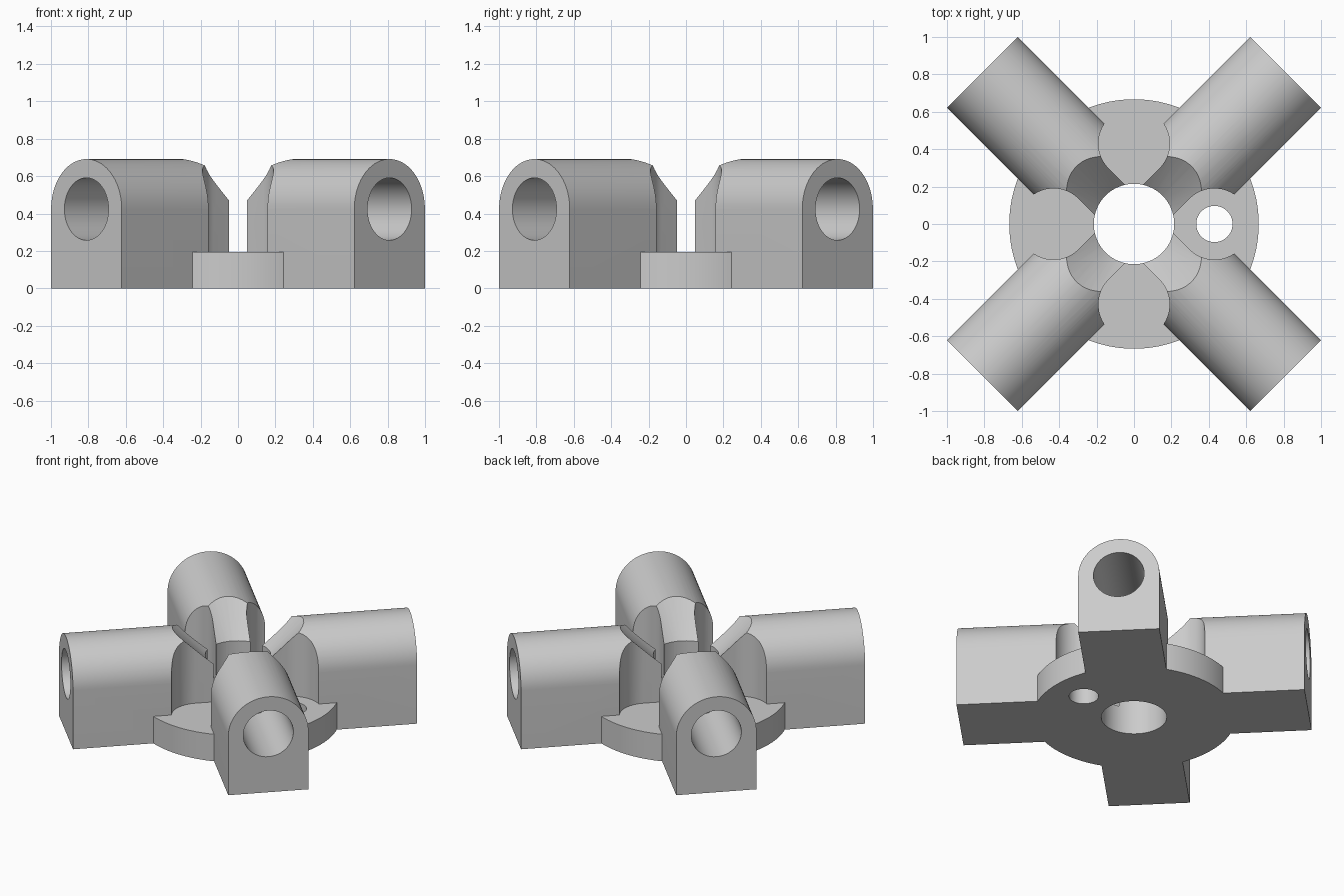
import bpy, bmesh, math
from math import cos, sin, pi
from mathutils import Matrix

if "Cube" in bpy.data.objects:
    bpy.data.objects.remove(bpy.data.objects["Cube"])

ARM_HALF, AXIS_Z, ARM_END = 0.267, 0.424, 1.146
BORE_R, BORE_START = 0.167, 0.49
PLATE_R, PLATE_H = 0.667, 0.195
HUB_R, CONE_Z = 0.215, 0.47
SCREW_D, SCREW_R, POCKET_R = 0.43, 0.097, 0.19

grey = bpy.data.materials.new("light grey")
grey.diffuse_color = (0.6, 0.6, 0.6, 1)
grey.use_nodes = True
grey.node_tree.nodes["Principled BSDF"].inputs["Base Color"].default_value = grey.diffuse_color


def prism(name, outline, low, high, matrix=Matrix()):
    """Extrude a closed 2D outline along local z, then place it."""
    bm = bmesh.new()
    face = bm.faces.new([bm.verts.new((x, y, low)) for x, y in outline])
    ext = bmesh.ops.extrude_face_region(bm, geom=[face])
    top = [v for v in ext["geom"] if isinstance(v, bmesh.types.BMVert)]
    bmesh.ops.translate(bm, verts=top, vec=(0, 0, high - low))
    bm.transform(matrix)
    return finish(name, bm)


def finish(name, bm):
    bmesh.ops.recalc_face_normals(bm, faces=bm.faces[:])
    mesh = bpy.data.meshes.new(name)
    bm.to_mesh(mesh)
    bm.free()
    mesh.materials.append(grey)
    ob = bpy.data.objects.new(name, mesh)
    bpy.context.collection.objects.link(ob)
    return ob


def arc(r, a0, a1, n, cx=0.0, cy=0.0):
    return [(cx + r * cos(a0 + (a1 - a0) * i / n),
             cy + r * sin(a0 + (a1 - a0) * i / n)) for i in range(n + 1)]


def circle(r, n, cx=0.0, cy=0.0):
    return arc(r, 0, 2 * pi, n, cx, cy)[:-1]


def combine(target, other, operation):
    """Apply a boolean and discard the helper."""
    mod = target.modifiers.new("combine", 'BOOLEAN')
    mod.object, mod.operation, mod.solver = other, operation, 'EXACT'
    bpy.context.view_layer.objects.active = target
    bpy.ops.object.modifier_apply(modifier=mod.name)
    bpy.data.objects.remove(other, do_unlink=True)


# Maps profile (x, y, length) to (length along x, sideways y, up z)
along_x = Matrix(((0, 0, 1, 0), (1, 0, 0, 0), (0, 1, 0, 0), (0, 0, 0, 1)))

# Round base plate
hub = prism("four_arm_hub", circle(PLATE_R, 96), 0, PLATE_H)

# Four arched arms on the diagonals
arch = [(-ARM_HALF, 0), (ARM_HALF, 0)] + arc(ARM_HALF, 0, pi, 40, 0, AXIS_Z)
for k in range(4):
    turn = Matrix.Rotation(pi / 4 + k * pi / 2, 4, 'Z')
    combine(hub, prism("arm", arch, 0.05, ARM_END, turn @ along_x), 'UNION')

# Teardrop screw pockets between the arms, and screw holes through the plate
drop = [(SCREW_D - POCKET_R * math.sqrt(2) , 0)]
drop += arc(POCKET_R, -0.75 * pi, 0.75 * pi, 48, SCREW_D)
for k in range(4):
    turn = Matrix.Rotation(k * pi / 2, 4, 'Z')
    combine(hub, prism("pocket", drop, PLATE_H, 1, turn), 'DIFFERENCE')
    combine(hub, prism("screw_hole", circle(SCREW_R, 40, SCREW_D), -0.2, 0.5, turn),
            'DIFFERENCE')

# Central hole and its 45 degree countersink
combine(hub, prism("centre_hole", circle(HUB_R, 64), -0.2, 1), 'DIFFERENCE')
bm = bmesh.new()
bmesh.ops.create_cone(bm, cap_ends=True, segments=64, radius1=HUB_R - 0.05,
                      radius2=HUB_R + 0.35, depth=0.4,
                      matrix=Matrix.Translation((0, 0, CONE_Z + 0.15)))
combine(hub, finish("countersink", bm), 'DIFFERENCE')

# Blind bores in the arm ends
for k in range(4):
    turn = Matrix.Rotation(pi / 4 + k * pi / 2, 4, 'Z')
    combine(hub, prism("bore", circle(BORE_R, 48, 0, AXIS_Z), BORE_START, 1.4,
                       turn @ along_x), 'DIFFERENCE')

# Smooth curved walls, keep edges sharp
bpy.ops.object.select_all(action='DESELECT')
hub.select_set(True)
bpy.context.view_layer.objects.active = hub
bpy.ops.object.shade_smooth_by_angle(angle=math.radians(25))
